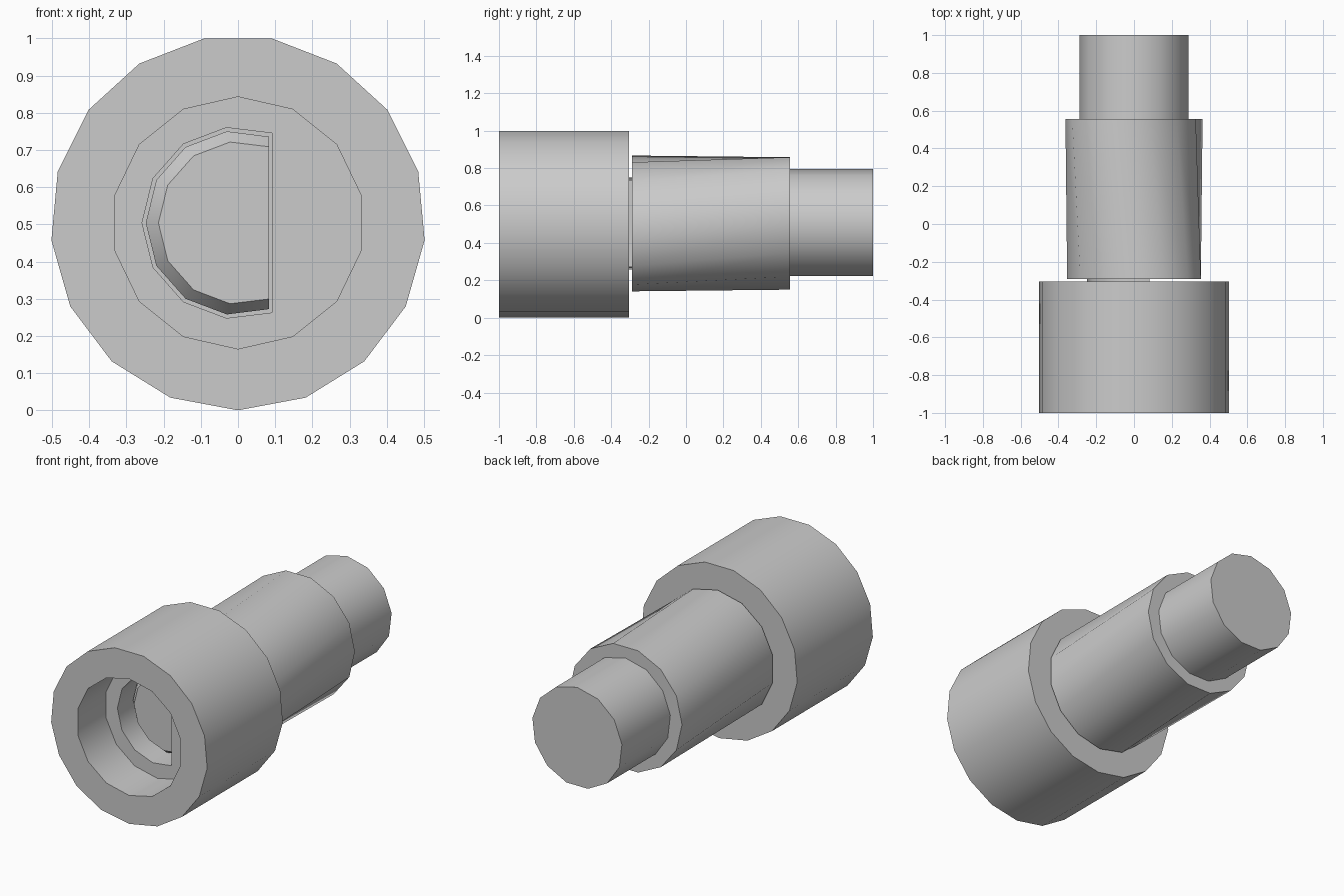
import bpy, bmesh, math

if "Cube" in bpy.data.objects:
    bpy.data.objects.remove(bpy.data.objects["Cube"])

CZ = 0.504   # height of the common axis


def circle(n, r, start):
    """Points (x, z) of an n-gon, first vertex at angle start (degrees)."""
    a0 = math.radians(start)
    return [(r * math.cos(a0 + math.tau * i / n), r * math.sin(a0 + math.tau * i / n))
            for i in range(n)]


def d_shape(r, flat, cx=0.0):
    """Part of a 13-gon left of a flat at x = flat."""
    pts = []
    for k in range(-4, 5):
        if k == 0 or abs(k) <= 4:
            a = math.pi + math.tau * k / 13
            x = flat if abs(k) == 4 else cx + r * math.cos(a)
            pts.append((x, r * math.sin(a)))
    return pts


def ring(bm, pts, y):
    verts = [bm.verts.new((x, y, CZ + z)) for x, z in pts]
    return verts


def walls(bm, a, b):
    n = len(a)
    for i in range(n):
        j = (i + 1) % n
        bm.faces.new((a[i], a[j], b[j], b[i]))


def annulus(bm, a, b):
    """Flat face between two nested outlines."""
    edges = []
    for loop in (a, b):
        for i, v in enumerate(loop):
            w = loop[(i + 1) % len(loop)]
            edges.append(bm.edges.get((v, w)) or bm.edges.new((v, w)))
    bmesh.ops.triangle_fill(bm, use_beauty=True, use_dissolve=False,
                            edges=edges, normal=(0, -1, 0))


def finish(bm, name):
    bmesh.ops.recalc_face_normals(bm, faces=bm.faces[:])
    me = bpy.data.meshes.new(name)
    bm.to_mesh(me)
    bm.free()
    ob = bpy.data.objects.new(name, me)
    bpy.context.collection.objects.link(ob)
    bpy.ops.object.select_all(action='DESELECT')
    ob.select_set(True)
    bpy.context.view_layer.objects.active = ob
    bpy.ops.object.shade_smooth_by_angle(angle=math.radians(30))
    return ob


# Collar: 17-sided drum, round front bore, D-shaped through hole
bm = bmesh.new()
outer_f = ring(bm, circle(17, 0.504, -90), -1.0)
outer_b = ring(bm, circle(17, 0.504, -90), -0.305)
bore_f = ring(bm, circle(14, 0.339, 90), -1.0)
bore_b = ring(bm, circle(14, 0.339, 90), -0.74)
hole_f = ring(bm, d_shape(0.258, 0.0915), -0.74)
hole_b = ring(bm, d_shape(0.258, 0.0915), -0.305)
walls(bm, outer_f, outer_b)
walls(bm, bore_f, bore_b)
walls(bm, hole_f, hole_b)
annulus(bm, outer_f, bore_f)
annulus(bm, bore_b, hole_f)
annulus(bm, outer_b, hole_b)
finish(bm, "collar")

# Shaft: chamfered D-shaped key, 14-sided body, 13-sided rear tip
bm = bmesh.new()
key_end = ring(bm, d_shape(0.219, 0.083, 0.005), -0.65)
key_f = ring(bm, d_shape(0.248, 0.083), -0.61)
key_b = ring(bm, d_shape(0.248, 0.083), -0.29)
body_f = ring(bm, circle(14, 0.363, 90), -0.29)
body_b = ring(bm, circle(14, 0.363, 90 + 180 / 14), 0.555)
tip_f = ring(bm, circle(13, 0.29, 90), 0.555)
tip_b = ring(bm, circle(13, 0.29, 90), 1.0)
bm.faces.new(key_end)
walls(bm, key_end, key_f)
walls(bm, key_f, key_b)
annulus(bm, body_f, key_b)
walls(bm, body_f, body_b)
annulus(bm, body_b, tip_f)
walls(bm, tip_f, tip_b)
bm.faces.new(tip_b)
finish(bm, "shaft")
